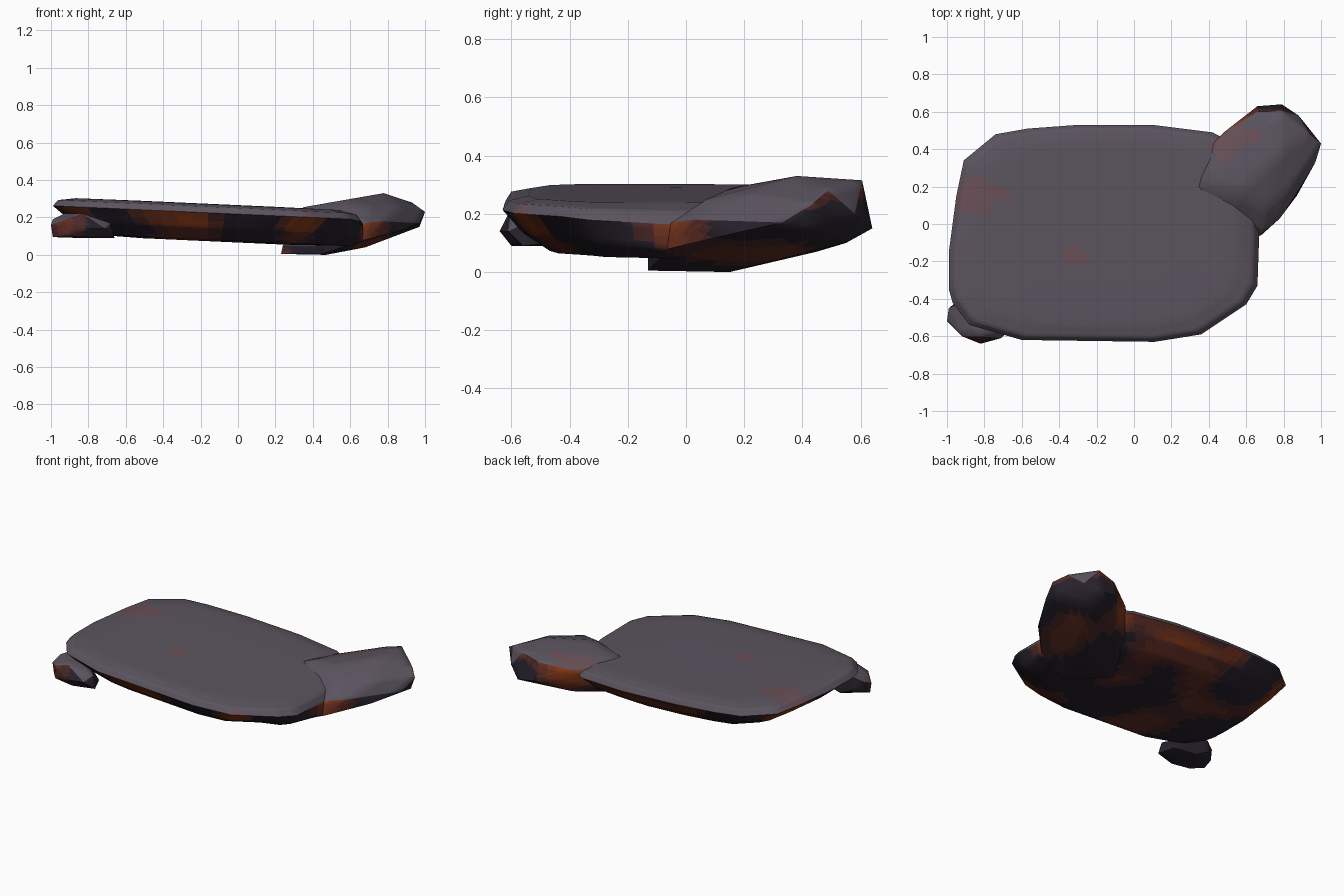
import bpy, bmesh, math
from mathutils import Vector, noise

if "Cube" in bpy.data.objects:
    bpy.data.objects.remove(bpy.data.objects["Cube"])

STEPS = 6
STONE, DARK, EMBER = (0.105, 0.088, 0.115), (0.02, 0.015, 0.024), (0.27, 0.045, 0.008)


def tones(label, base):
    """Materials running from a base stone colour to glowing ember."""
    out = []
    for i in range(STEPS):
        t = i / (STEPS - 1)
        m = bpy.data.materials.new(f"{label}_{i}")
        m.diffuse_color = (*[b + (e - b) * t for b, e in zip(base, EMBER)], 1)
        m.use_nodes = True
        m.node_tree.nodes["Principled BSDF"].inputs["Base Color"].default_value = m.diffuse_color
        out.append(m)
    return out


materials = tones("stone", STONE) + tones("dark_stone", DARK)


def finish(name, bm, glow, top_limit=0.3):
    """Smooth-shaded stone: grey on top, dark below, soft ember patches."""
    bmesh.ops.recalc_face_normals(bm, faces=bm.faces)
    bmesh.ops.subdivide_edges(bm, edges=bm.edges, cuts=3, use_grid_fill=True)
    bm.normal_update()
    for f in bm.faces:
        up = f.normal.z > top_limit
        heat = noise.noise(f.calc_center_median() * 3.2) * 1.6 + 0.1
        heat = max(0, min(1, heat * glow * (0.1 if up else 1)))
        if f.normal.z < -0.8:
            heat *= 0.4
        f.material_index = round(heat * (STEPS - 1)) + (0 if up else STEPS)
    me = bpy.data.meshes.new(name)
    bm.to_mesh(me)
    bm.free()
    ob = bpy.data.objects.new(name, me)
    bpy.context.collection.objects.link(ob)
    for m in materials:
        me.materials.append(m)
    bpy.ops.object.select_all(action='DESELECT')
    ob.select_set(True)
    bpy.context.view_layer.objects.active = ob
    bpy.ops.object.shade_smooth_by_angle(angle=math.radians(60))
    return ob


def hull(name, points, glow, top_limit=0.3):
    bm = bmesh.new()
    for p in points:
        bm.verts.new(p)
    res = bmesh.ops.convex_hull(bm, input=bm.verts)
    loose = {g for g in res["geom_interior"] + res["geom_unused"]
             if isinstance(g, bmesh.types.BMVert)}
    bmesh.ops.delete(bm, geom=list(loose), context='VERTS')
    return finish(name, bm, glow, top_limit)


# Tilted slab: one outline stacked in rings, undercut except at the right end
outline = [(-0.91, 0.34), (-0.74, 0.48), (-0.57, 0.51), (-0.30, 0.53),
           (0.10, 0.53), (0.42, 0.49), (0.55, 0.42), (0.63, 0.25),
           (0.67, -0.04), (0.66, -0.33), (0.60, -0.43), (0.36, -0.59),
           (0.11, -0.63), (-0.25, -0.625), (-0.60, -0.62), (-0.88, -0.54),
           (-0.97, -0.42), (-0.99, -0.35), (-0.99, -0.15), (-0.95, 0.15)]
right_end = {7: 0.6, 8: 1.0, 9: 0.4}
centre = Vector((-0.16, -0.05))
# ring: outline scale, scale at the right end, height at x = 0, dip at right end
rings = [(0.42, 0.5, 0.066, 0), (0.72, 0.93, 0.074, 0), (0.88, 1.0, 0.138, 0.03),
         (1.0, 1.0, 0.218, 0.025), (0.965, 0.965, 0.25, 0.015),
         (0.85, 0.85, 0.264, 0), (0.45, 0.45, 0.266, 0)]
bm = bmesh.new()
loops = []
for scale, end_scale, z, dip in rings:
    loop = []
    for i, p in enumerate(outline):
        w = right_end.get(i, 0)
        q = centre + (Vector(p) - centre) * (scale + (end_scale - scale) * w)
        loop.append(bm.verts.new((q.x, q.y, z - 0.045 * q.x - dip * w)))
    loops.append(loop)
n = len(outline)
for a, b in zip(loops, loops[1:]):
    for i in range(n):
        j = (i + 1) % n
        bm.faces.new((a[i], a[j], b[j], b[i]))
for end in (loops[0], loops[-1]):
    bmesh.ops.triangulate(bm, faces=[bm.faces.new(end)])
finish("slab", bm, 1.2)

# Long boulder propping up the back right corner
hull("boulder", [
    (0.23, 0.08, 0.005), (0.24, 0.08, 0.05), (0.45, -0.13, 0.005),
    (0.45, -0.13, 0.05), (0.47, 0.15, 0.0), (0.68, -0.06, 0.08),
    (0.68, -0.05, 0.17), (0.78, 0.03, 0.18), (0.87, 0.15, 0.13),
    (0.97, 0.33, 0.17), (1.0, 0.43, 0.23), (0.97, 0.43, 0.15),
    (0.93, 0.49, 0.28), (0.88, 0.58, 0.20), (0.79, 0.64, 0.15),
    (0.66, 0.63, 0.17), (0.78, 0.605, 0.315), (0.66, 0.60, 0.28),
    (0.48, 0.49, 0.23), (0.39, 0.40, 0.23), (0.38, 0.37, 0.10),
    (0.35, 0.20, 0.255), (0.55, 0.16, 0.29), (0.78, 0.38, 0.33),
    (0.86, 0.22, 0.26), (0.70, 0.07, 0.25), (0.82, 0.55, 0.10),
    (0.68, 0.30, 0.04), (0.52, 0.45, 0.07), (0.31, 0.21, 0.03)], 1.3)

# Small pebble tucked under the front left corner
hull("pebble", [
    (-0.99, -0.46, 0.12), (-0.99, -0.52, 0.095), (-1.0, -0.52, 0.16),
    (-0.99, -0.45, 0.19), (-0.93, -0.59, 0.10), (-0.92, -0.60, 0.19),
    (-0.82, -0.64, 0.14), (-0.83, -0.60, 0.22), (-0.71, -0.61, 0.14),
    (-0.66, -0.56, 0.09), (-0.68, -0.55, 0.17), (-0.94, -0.41, 0.14),
    (-0.93, -0.42, 0.22), (-0.84, -0.42, 0.09), (-0.70, -0.46, 0.10),
    (-0.80, -0.60, 0.09), (-0.80, -0.45, 0.21)], 0.4, 0.6)
